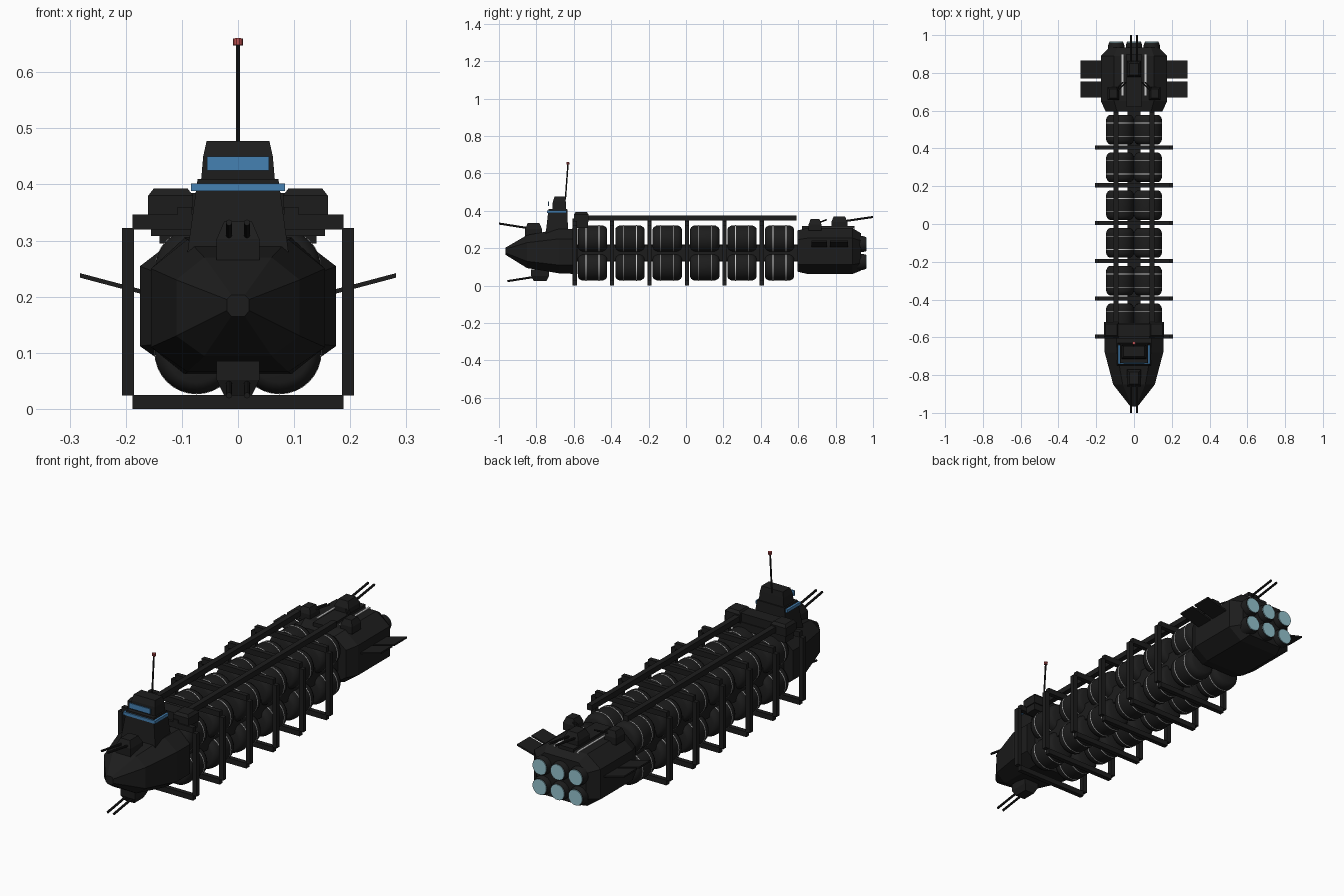
import bpy, math
from mathutils import Vector

if "Cube" in bpy.data.objects:
    bpy.data.objects.remove(bpy.data.objects["Cube"])


def material(name, rgb):
    m = bpy.data.materials.new(name)
    m.diffuse_color = (*rgb, 1)
    m.use_nodes = True
    m.node_tree.nodes["Principled BSDF"].inputs["Base Color"].default_value = m.diffuse_color
    return m


DARK = material("dark_hull", (0.012, 0.012, 0.012))
BLUE = material("window_blue", (0.06, 0.22, 0.45))
GLOW = material("engine_glow", (0.3, 0.55, 0.62))
WHITE = material("white_trim", (0.8, 0.8, 0.8))
RED = material("red_lamp", (0.5, 0.08, 0.08))


def loft(name, rings, mat=DARK, smooth=False):
    """Skin equal-length rings of points and cap both ends."""
    n = len(rings[0])
    verts = [tuple(p) for r in rings for p in r]
    faces = [(i * n + j, i * n + (j + 1) % n, (i + 1) * n + (j + 1) % n, (i + 1) * n + j)
             for i in range(len(rings) - 1) for j in range(n)]
    faces += [tuple(range(n))[::-1], tuple(range(len(verts) - n, len(verts)))]
    me = bpy.data.meshes.new(name)
    me.from_pydata(verts, [], faces)
    me.materials.append(mat)
    ob = bpy.data.objects.new(name, me)
    bpy.context.collection.objects.link(ob)
    bpy.ops.object.select_all(action='DESELECT')
    ob.select_set(True)
    bpy.context.view_layer.objects.active = ob
    bpy.ops.object.mode_set(mode='EDIT')
    bpy.ops.mesh.select_all(action='SELECT')
    bpy.ops.mesh.normals_make_consistent(inside=False)
    bpy.ops.object.mode_set(mode='OBJECT')
    if smooth:
        bpy.ops.object.shade_smooth_by_angle(angle=math.radians(35))
    return ob


def rect(x0, x1, y0, y1, z):
    return [(x0, y0, z), (x1, y0, z), (x1, y1, z), (x0, y1, z)]


def box(name, x0, x1, y0, y1, z0, z1, mat=DARK):
    return loft(name, [rect(x0, x1, y0, y1, z0), rect(x0, x1, y0, y1, z1)], mat)


def lathe(name, x, z, profile, mat=DARK, n=32):
    """Revolve (y, radius) points about an axis along y."""
    ang = [2 * math.pi * i / n for i in range(n)]
    return loft(name, [[(x + r * math.cos(a), y, z + r * math.sin(a)) for a in ang]
                       for y, r in profile], mat, True)


def rod(name, a, b, r, mat=DARK, n=10):
    a, b = Vector(a), Vector(b)
    q = (b - a).to_track_quat('Z', 'Y')
    circle = [q @ Vector((r * math.cos(2 * math.pi * i / n), r * math.sin(2 * math.pi * i / n), 0))
              for i in range(n)]
    return loft(name, [[a + c for c in circle], [b + c for c in circle]], mat, True)


def octagon(y, w, cw, z0, z1, z2, z3):
    return [(-cw, y, z0), (cw, y, z0), (w, y, z1), (w, y, z2),
            (cw, y, z3), (-cw, y, z3), (-w, y, z2), (-w, y, z1)]


# Bow hull
loft("bow_hull", [octagon(-0.58, .155, .095, .062, .11, .25, .305),
                  octagon(-0.68, .155, .09, .066, .11, .25, .302),
                  octagon(-0.85, .11, .06, .094, .13, .23, .27),
                  octagon(-0.965, .02, .012, .165, .175, .195, .203)])

# Stern engine hull
loft("stern_hull", [octagon(0.595, .15, .09, .075, .115, .245, .295),
                    octagon(0.65, .175, .105, .062, .112, .254, .308),
                    octagon(0.89, .175, .105, .062, .112, .254, .308),
                    octagon(0.935, .13, .09, .08, .12, .24, .28)])
box("stern_deck_ridge", -.04, .04, .62, .9, .30, .318)
for s in (-1, 1):
    box("deck_stripe", s * .06 - .005, s * .06 + .005, .68, .9, .30, .311, WHITE)

# Engine nozzles with glowing discs
for x in (-.094, 0, .094):
    for z in (.127, .222):
        lathe("engine_nozzle", x, z, [(.88, .042), (.945, .043), (.962, .038)])
        lathe("engine_glow_disc", x, z, [(.955, .036), (.966, .036)], GLOW)

# Radiator fins, tilted upward
for s in (-1, 1):
    for y0, y1 in ((.67, .755), (.77, .865)):
        loft("radiator_fin", [[(s * x, y0, z - .004), (s * x, y1, z - .004),
                               (s * x, y1, z + .004), (s * x, y0, z + .004)]
                              for x, z in ((.15, .203), (.282, .238))])

# Central spine and deck rails
box("spine", -.035, .035, -.6, .62, .13, .22)
for s in (-1, 1):
    box("deck_rail", s * .095 - .013, s * .095 + .013, -.59, .59, .348, .374)
    box("side_beam", s * .095 - .013, s * .095 + .013, -.6, .62, .135, .218)

# Tanks, six rows of four, with white bands
R = .074
for i in range(6):
    yc = -.5 + .2 * i
    for x in (-.074, .074):
        for z in (.101, .248):
            lathe("tank", x, z, [(yc - .078, R - .02), (yc - .073, R - .01), (yc - .06, R - .002),
                                 (yc - .05, R), (yc + .05, R), (yc + .06, R - .002),
                                 (yc + .073, R - .01), (yc + .078, R - .02)])
            for d in (-.035, .035):
                lathe("tank_band", x, z, [(yc + d - .002, R + .001), (yc + d + .002, R + .001)], WHITE)

# Rectangular frames around the tanks
for i in range(6):
    y0, y1 = -.606 + .2 * i, -.584 + .2 * i
    box("frame_top", -.188, .188, y0, y1, .32, .346)
    box("frame_bottom", -.188, .188, y0, y1, 0, .025)
    for s in (-1, 1):
        box("frame_post", s * .196 - .011, s * .196 + .011, y0, y1, .024, .322)
        box("rail_bracket", s * .095 - .013, s * .095 + .013, y0, y1, .34, .36)

# Command tower
loft("tower_base", [rect(-.09, .09, -.75, -.63, .28), rect(-.072, .072, -.735, -.635, .41)])
box("tower_window_band", -.084, .084, -.742, -.64, .388, .402, BLUE)
loft("tower_cap", [rect(-.066, .066, -.715, -.64, .405), rect(-.062, .062, -.712, -.643, .45),
                   rect(-.056, .056, -.702, -.646, .477)])
box("bridge_window", -.055, .055, -.738, -.732, .425, .45, BLUE)
rod("mast", (0, -.645, .46), (0, -.631, .65), .004)
rod("mast_lamp", (0, -.631, .648), (0, -.63, .66), .009, RED)

# Equipment block behind the tower
box("equipment_bay", -.155, .155, -.585, -.525, .308, .345)
for s in (-1, 1):
    loft("equipment_box", [rect(s * .12 - .04, s * .12 + .04, -.6, -.52, .34),
                           rect(s * .12 - .04, s * .12 + .04, -.6, -.52, .38),
                           rect(s * .12 - .03, s * .12 + .03, -.59, -.53, .393)])
box("equipment_bridge", -.09, .09, -.595, -.53, .34, .385)


# Gun turrets with twin barrels
def turret(name, x, y, z_base, z_top, w, d, tip, gap):
    zm = z_base + (z_top - z_base) * .55
    loft(name, [rect(x - w, x + w, y - d, y + d, z_base),
                rect(x - w, x + w, y - d, y + d, zm),
                rect(x - w * .65, x + w * .65, y - d * .7, y + d * .7, z_top)])
    for s in (-1, 1):
        rod(name + "_barrel", (x + s * gap, y, zm),
            (tip[0] + s * gap, tip[1], tip[2]), .0055 if w > .03 else .004, n=8)


turret("bow_top_turret", 0, -.815, .265, .334, .038, .045, (0, -1.0, .332), .016)
turret("bow_belly_turret", 0, -.78, .085, .024, .038, .048, (0, -.955, .024), .016)
turret("stern_turret", 0, .82, .305, .37, .038, .043, (0, 1.0, .367), .016)
for s in (-1, 1):
    turret("stern_side_turret", s * .11, .69, .295, .355, .03, .034, (s * .05, .75, .352), .008)
